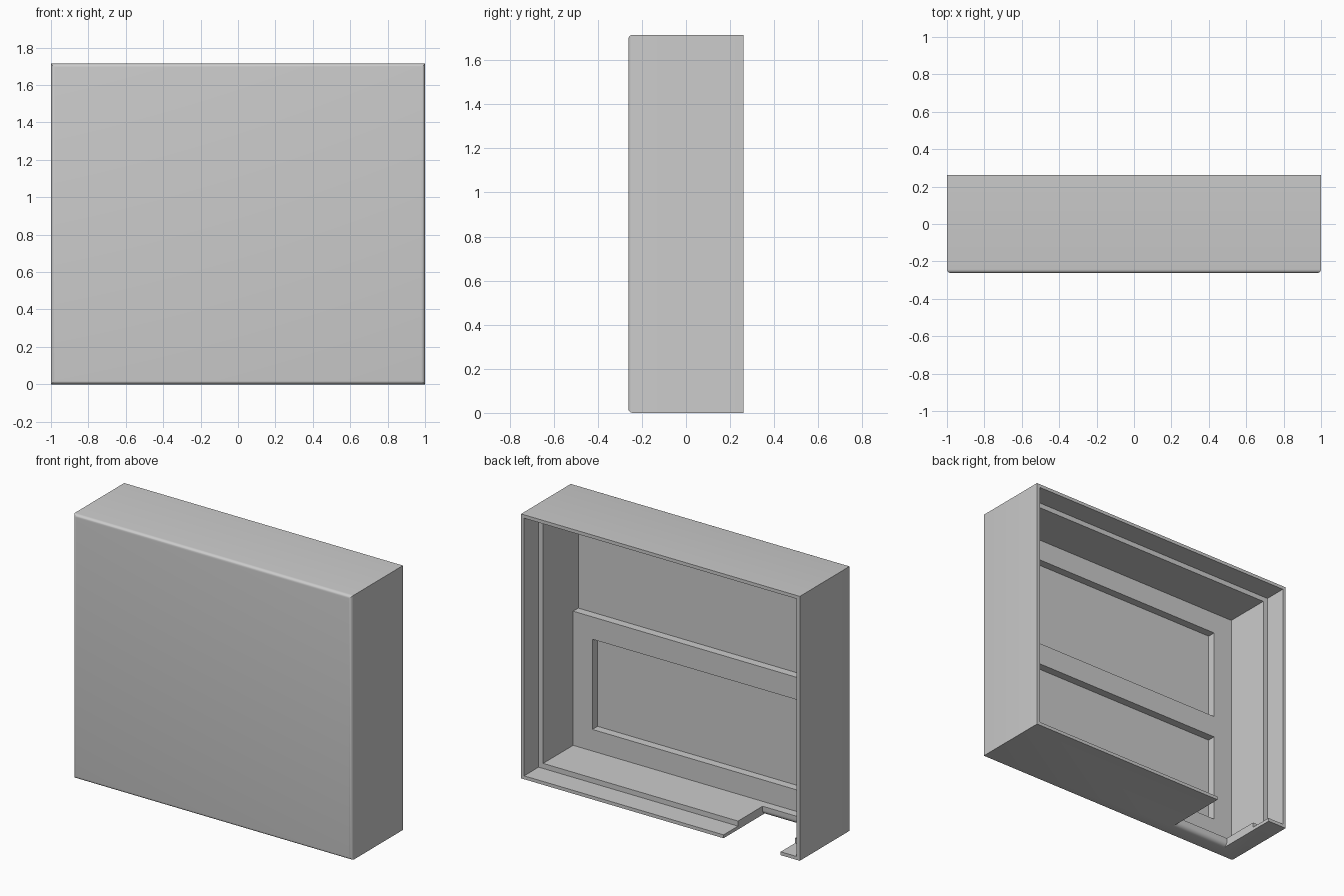
import bpy, bmesh, math
from mathutils import Vector

cube = bpy.data.objects.get("Cube")
if cube:
    bpy.data.objects.remove(cube, do_unlink=True)

W, H, BACK, FRONT = 1.0, 1.715, 0.262, -0.262
RIM, WALL = 0.022, 0.055                  # thin lip, thicker inner wall
LEDGE, FRAME, FLOOR = BACK - 0.148, BACK - 0.455, BACK - 0.508
OUT = BACK + 0.1

grey = bpy.data.materials.new("light_grey")
grey.use_nodes = True
grey.diffuse_color = (0.6, 0.6, 0.6, 1)
grey.node_tree.nodes["Principled BSDF"].inputs["Base Color"].default_value = (0.6, 0.6, 0.6, 1)


def finish(name, bm):
    bmesh.ops.recalc_face_normals(bm, faces=bm.faces[:])
    mesh = bpy.data.meshes.new(name)
    bm.to_mesh(mesh)
    bm.free()
    mesh.materials.append(grey)
    obj = bpy.data.objects.new(name, mesh)
    bpy.context.collection.objects.link(obj)
    return obj


def box_mesh(x0, x1, y0, y1, z0, z1):
    bm = bmesh.new()
    bmesh.ops.create_cube(bm, size=1)
    for v in bm.verts:
        v.co = Vector(((x0 + x1) / 2 + v.co.x * (x1 - x0),
                       (y0 + y1) / 2 + v.co.y * (y1 - y0),
                       (z0 + z1) / 2 + v.co.z * (z1 - z0)))
    return bm


def cut(target, name, bm):
    cutter = finish(name, bm)
    cutter.hide_render = True
    mod = target.modifiers.new(name, 'BOOLEAN')
    mod.operation, mod.solver, mod.object = 'DIFFERENCE', 'EXACT', cutter
    bpy.context.view_layer.objects.active = target
    bpy.ops.object.modifier_apply(modifier=mod.name)
    bpy.data.objects.remove(cutter, do_unlink=True)


# Solid housing with rounded front edges
bm = box_mesh(-W, W, FRONT, BACK, 0, H)
front_edges = [e for e in bm.edges if all(v.co.y < 0 for v in e.verts)]
bmesh.ops.bevel(bm, geom=front_edges, offset=0.02, segments=5, profile=0.5, affect='EDGES')
housing = finish("housing", bm)

# Stepped hollow, open at the back
for name, inset, depth in (("lip_cutter", RIM, LEDGE), ("hollow_cutter", WALL, FRAME)):
    cut(housing, name, box_mesh(-W + inset, W - inset, depth, OUT, inset, H - inset))

# Recessed panels inside the frame; the upper one runs out to the left wall
cut(housing, "lower_panel_cutter", box_mesh(-0.807, 0.807, FLOOR, 0, 0.195, 0.78))
cut(housing, "upper_panel_cutter", box_mesh(-0.807, W - WALL, FLOOR, 0, 0.925, 1.52))

# Notch through the floor, with a rounded lower edge at its inner end
END, R = -0.138, 0.03
profile = [(OUT, -0.1), (OUT, 0.12), (END, 0.12)]
for i in range(7):
    a = math.pi / 2 * i / 6
    profile.append((END - R + R * math.cos(a), R - R * math.sin(a)))
profile.append((END - R, -0.1))
bm = bmesh.new()
face = bm.faces.new([bm.verts.new((-0.863, y, z)) for y, z in profile])
ext = bmesh.ops.extrude_face_region(bm, geom=[face])
bmesh.ops.translate(bm, vec=(0.41, 0, 0),
                    verts=[g for g in ext["geom"] if isinstance(g, bmesh.types.BMVert)])
cut(housing, "notch_cutter", bm)

# Smooth the rounded edges, keep the corners sharp
bpy.ops.object.select_all(action='DESELECT')
housing.select_set(True)
bpy.context.view_layer.objects.active = housing
bpy.ops.object.shade_smooth_by_angle(angle=math.radians(30))
